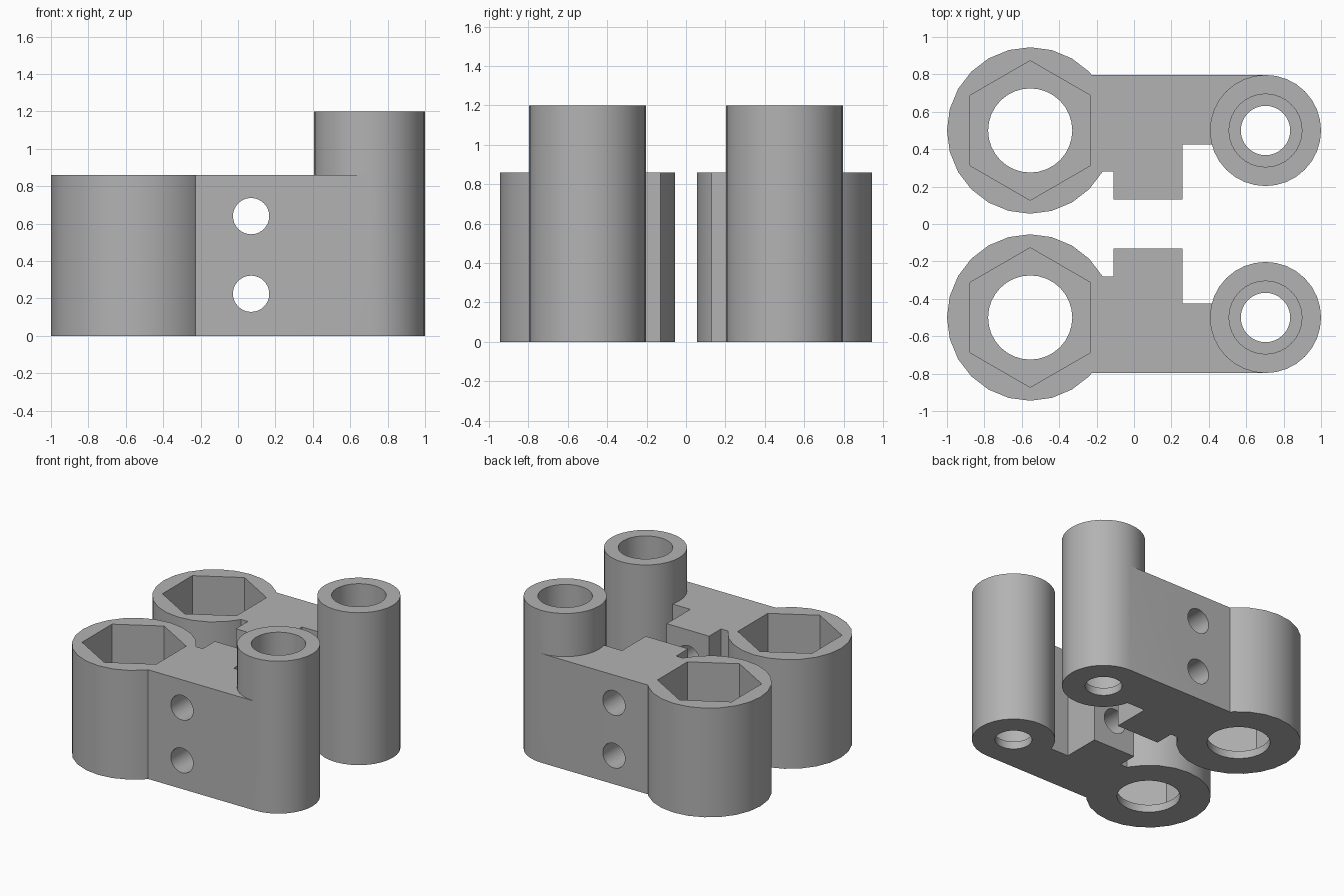
import bpy, bmesh, math
from mathutils import Matrix

cube = bpy.data.objects.get("Cube")
if cube:
    bpy.data.objects.remove(cube, do_unlink=True)

grey = bpy.data.materials.new("plain grey")
grey.use_nodes = True
COLOR = (0.45, 0.45, 0.45, 1)
grey.diffuse_color = COLOR
grey.node_tree.nodes["Principled BSDF"].inputs["Base Color"].default_value = COLOR

BODY_H, POST_H, LIP = 0.86, 1.2, 0.06
BIG_X, POST_X, BOLT_X = -0.555, 0.703, 0.07
MID_Y = 0.5


def add_object(name, bm):
    bmesh.ops.recalc_face_normals(bm, faces=bm.faces)
    mesh = bpy.data.meshes.new(name)
    bm.to_mesh(mesh)
    bm.free()
    mesh.materials.append(grey)
    obj = bpy.data.objects.new(name, mesh)
    bpy.context.collection.objects.link(obj)
    return obj


def prism(name, points, z0, z1):
    """Upright extrusion of a flat outline."""
    bm = bmesh.new()
    face = bm.faces.new([bm.verts.new((x, y, z0)) for x, y in points])
    top = bmesh.ops.extrude_face_region(bm, geom=[face])["geom"]
    verts = [v for v in top if isinstance(v, bmesh.types.BMVert)]
    bmesh.ops.translate(bm, verts=verts, vec=(0, 0, z1 - z0))
    return add_object(name, bm)


def cylinder(name, x, y, r, z0, z1, sides=32, turn=0.0):
    ring = [turn + math.tau * i / sides for i in range(sides)]
    return prism(name, [(x + r * math.cos(a), y + r * math.sin(a)) for a in ring], z0, z1)


def combine(obj, tool, operation):
    """Apply a boolean and discard the tool."""
    bpy.context.view_layer.objects.active = obj
    mod = obj.modifiers.new("join", 'BOOLEAN')
    mod.object, mod.operation, mod.solver = tool, operation, 'EXACT'
    bpy.ops.object.modifier_apply(modifier=mod.name)
    bpy.data.objects.remove(tool, do_unlink=True)


def build_bracket(name, side):
    y = side * MID_Y
    # Connecting web with the stepped clamping block on its inner side
    outline = [(BIG_X, 0.797), (POST_X, 0.797), (POST_X, 0.425), (0.26, 0.425),
               (0.26, 0.13), (-0.11, 0.13), (-0.11, 0.28), (BIG_X, 0.28)]
    bracket = prism(name, [(px, side * py) for px, py in outline], 0, BODY_H)

    # Large nut housing and tall post
    combine(bracket, cylinder("housing", BIG_X, y, 0.445, 0, BODY_H, 24), 'UNION')
    combine(bracket, cylinder("post", POST_X, y, 0.297, 0, POST_H), 'UNION')

    # Hexagonal pocket, post bore and the narrower holes through the floor
    cutters = [
        cylinder("hex_pocket", BIG_X, y, 0.373, LIP, POST_H + 1, 6, math.pi / 6),
        cylinder("housing_hole", BIG_X, y, 0.225, -1, BODY_H),
        cylinder("post_bore", POST_X, y, 0.195, LIP, POST_H + 1),
        cylinder("post_hole", POST_X, y, 0.132, -1, BODY_H)]

    # Two bolt holes crossing the web
    for z in (0.225, 0.64):
        bolt = cylinder("bolt_hole", 0, 0, 0.097, -1, 1)
        bolt.data.transform(Matrix.Translation((BOLT_X, y, z))
                            @ Matrix.Rotation(math.pi / 2, 4, 'X'))
        cutters.append(bolt)
    for cutter in cutters:
        combine(bracket, cutter, 'DIFFERENCE')

    bpy.ops.object.select_all(action='DESELECT')
    bracket.select_set(True)
    bpy.context.view_layer.objects.active = bracket
    bpy.ops.object.shade_smooth_by_angle(angle=math.radians(30))


# Mirrored pair
build_bracket("front_bracket", -1)
build_bracket("rear_bracket", 1)
